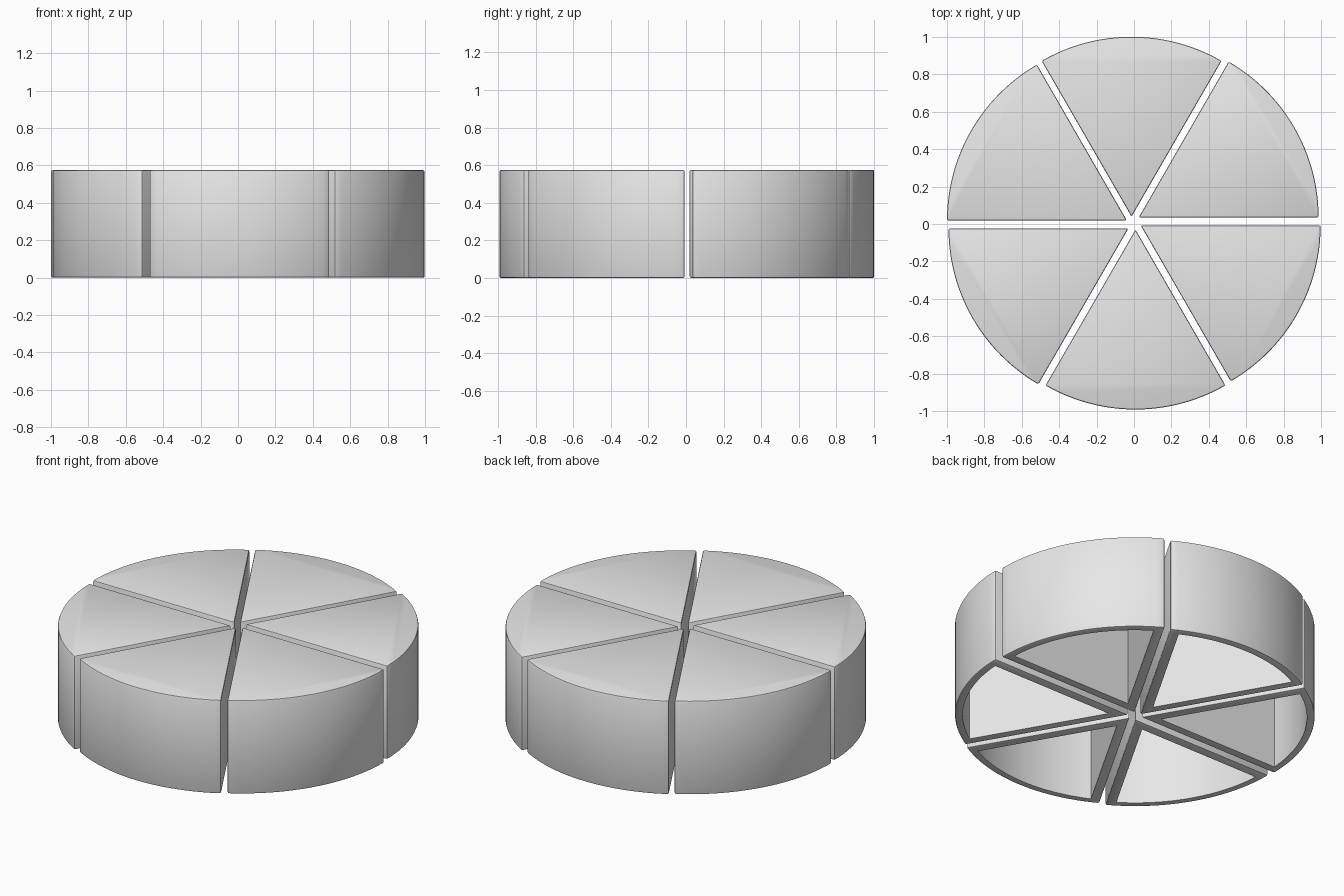
import bpy, bmesh, math

if "Cube" in bpy.data.objects:
    bpy.data.objects.remove(bpy.data.objects["Cube"])

R = 0.962        # wedge radius, measured from its own tip
H = 0.575        # height
SIDE = 0.055     # straight wall thickness
RIM = 0.043      # curved wall thickness
ROOF = 0.055     # top thickness
N = 24           # segments along the arc

grey = bpy.data.materials.new("light_grey")
grey.diffuse_color = (0.8, 0.8, 0.8, 1)
grey.use_nodes = True
grey.node_tree.nodes["Principled BSDF"].inputs["Base Color"].default_value = grey.diffuse_color


def sector(tip, start, radius, inset):
    """Outline of a 60 degree sector, its straight sides moved in by inset."""
    mid = start + math.pi / 6
    pts = [(tip[0] + 2 * inset * math.cos(mid), tip[1] + 2 * inset * math.sin(mid))]
    trim = math.asin(inset / radius)
    a0, a1 = start + trim, start + math.pi / 3 - trim
    for i in range(N + 1):
        a = a0 + (a1 - a0) * i / N
        pts.append((tip[0] + radius * math.cos(a), tip[1] + radius * math.sin(a)))
    return pts


def wedge(name, tip, start):
    bm = bmesh.new()
    outer = sector(tip, start, R, 0)
    inner = sector(tip, start, R - RIM, SIDE)
    rings = [[bm.verts.new((x, y, z)) for x, y in pts]
             for pts, z in ((outer, H), (outer, 0), (inner, 0), (inner, H - ROOF))]
    # Outer wall, bottom rim and inner wall
    n = len(outer)
    for a, b in zip(rings, rings[1:]):
        for i in range(n):
            j = (i + 1) % n
            bm.faces.new((a[i], b[i], b[j], a[j]))
    # Top and cavity ceiling
    bm.faces.new(rings[0])
    bm.faces.new(rings[3][::-1])
    bmesh.ops.recalc_face_normals(bm, faces=bm.faces)
    # Soft outer edges
    top, bottom = rings[0], rings[1]
    edges = [bm.edges.get((r[i], r[(i + 1) % n])) for r in (top, bottom) for i in range(n)]
    edges += [bm.edges.get((top[i], bottom[i])) for i in (0, 1, n - 1)]
    bmesh.ops.bevel(bm, geom=edges, offset=0.009, segments=2, profile=0.5,
                    affect='EDGES', clamp_overlap=True)
    mesh = bpy.data.meshes.new(name)
    bm.to_mesh(mesh)
    bm.free()
    mesh.materials.append(grey)
    obj = bpy.data.objects.new(name, mesh)
    bpy.context.collection.objects.link(obj)
    bpy.ops.object.select_all(action='DESELECT')
    obj.select_set(True)
    bpy.context.view_layer.objects.active = obj
    bpy.ops.object.shade_smooth_by_angle(angle=math.radians(30))


# Six separate wedges, each starting 60 degrees after the last
tips = [(0.025, 0.035), (-0.013, 0.039), (-0.038, 0.019),
        (-0.03, -0.024), (0.008, -0.03), (0.036, -0.008)]
for k, tip in enumerate(tips):
    wedge("wedge_%d" % (k + 1), tip, k * math.pi / 3)
